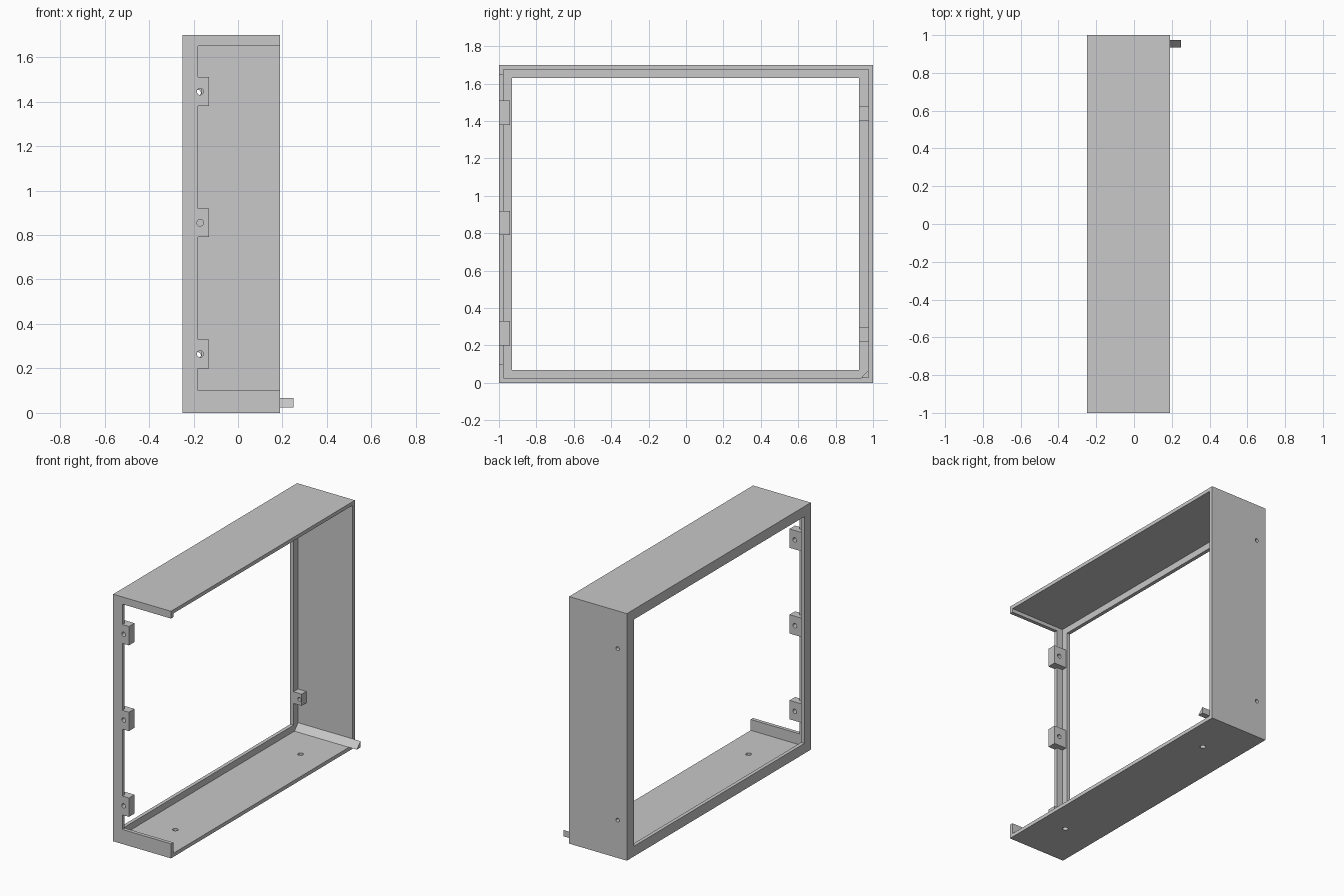
import bpy
import bmesh
from mathutils import Matrix, Vector

if "Cube" in bpy.data.objects:
    bpy.data.objects.remove(bpy.data.objects["Cube"])

# Single flat colour
GREY = (0.58, 0.58, 0.58, 1)
mat = bpy.data.materials.new("plain grey")
mat.use_nodes = True
mat.diffuse_color = GREY
mat.node_tree.nodes["Principled BSDF"].inputs["Base Color"].default_value = GREY

X0, X1 = -0.25, 0.19      # bezel side, open side
H, T = 1.7, 0.025         # height, wall thickness
BEZEL = X0 + T            # inner face of the bezel
OVER = 0.1                # cutter overshoot


def finish(name, bm):
    bmesh.ops.recalc_face_normals(bm, faces=bm.faces)
    mesh = bpy.data.meshes.new(name)
    bm.to_mesh(mesh)
    bm.free()
    mesh.materials.append(mat)
    obj = bpy.data.objects.new(name, mesh)
    bpy.context.collection.objects.link(obj)
    return obj


def box(name, x, y, z):
    lo, hi = Vector((x[0], y[0], z[0])), Vector((x[1], y[1], z[1]))
    bm = bmesh.new()
    m = Matrix.Translation((lo + hi) / 2) @ Matrix.Diagonal((*(hi - lo), 1))
    bmesh.ops.create_cube(bm, size=1, matrix=m)
    return finish(name, bm)


def drill(centre, axis, radius, depth):
    bm = bmesh.new()
    turn = Matrix.Rotation(1.570796, 4, 'X') if axis == 'Y' else Matrix()
    bmesh.ops.create_cone(bm, cap_ends=True, segments=24, radius1=radius,
                          radius2=radius, depth=depth,
                          matrix=Matrix.Translation(centre) @ turn)
    return finish("drill", bm)


def combine(target, tool, operation):
    mod = target.modifiers.new("bool", 'BOOLEAN')
    mod.operation, mod.solver, mod.object = operation, 'EXACT', tool
    tool.hide_render = True
    graph = bpy.context.evaluated_depsgraph_get()
    graph.update()
    mesh = bpy.data.meshes.new_from_object(target.evaluated_get(graph))
    target.modifiers.clear()
    target.data = mesh
    bpy.data.objects.remove(tool)


# Casing: hollow box with a bezel on one side and an open front window
casing = box("casing", (X0, X1), (-1, 1), (0, H))
cutouts = [
    box("cavity", (BEZEL, X1 + OVER), (-1 + T, 1 - T), (T, H - T)),
    box("bezel_opening", (X0 - OVER, X1), (-0.93, 0.925), (0.07, 1.63)),
    box("front_window", (-0.18, X1 + OVER), (-1 - OVER, -0.9), (0.1, 1.65)),
]
for cutter in cutouts:
    combine(casing, cutter, 'DIFFERENCE')

# Three screw blocks on the front post
for z in (0.265, 0.855, 1.445):
    block = box("front_block", (BEZEL - T / 2, -0.13), (-1, -0.94), (z - 0.065, z + 0.065))
    combine(casing, block, 'UNION')
    combine(casing, drill((-0.17, -1, z), 'Y', 0.015, 0.3), 'DIFFERENCE')

# Two smaller screw blocks on the back wall
for z in (0.26, 1.44):
    block = box("back_block", (BEZEL - T / 2, -0.163), (0.925, 1 - T / 2), (z - 0.04, z + 0.04))
    combine(casing, block, 'UNION')
    combine(casing, drill((-0.18, 1, z), 'Y', 0.013, 0.3), 'DIFFERENCE')

# Mounting holes in the floor
for y in (-0.68, 0.68):
    combine(casing, drill((0, y, 0), 'Z', 0.018, 0.2), 'DIFFERENCE')

# Triangular strip in the back lower corner, poking out of the open side
bm = bmesh.new()
profile = [(1 - T, T), (1 - T, 0.068), (0.935, T)]
face = bm.faces.new([bm.verts.new((BEZEL, y, z)) for y, z in profile])
ext = bmesh.ops.extrude_face_region(bm, geom=[face])
bmesh.ops.translate(bm, vec=(0.25 - BEZEL, 0, 0),
                    verts=[v for v in ext["geom"] if isinstance(v, bmesh.types.BMVert)])
finish("corner_strip", bm)
